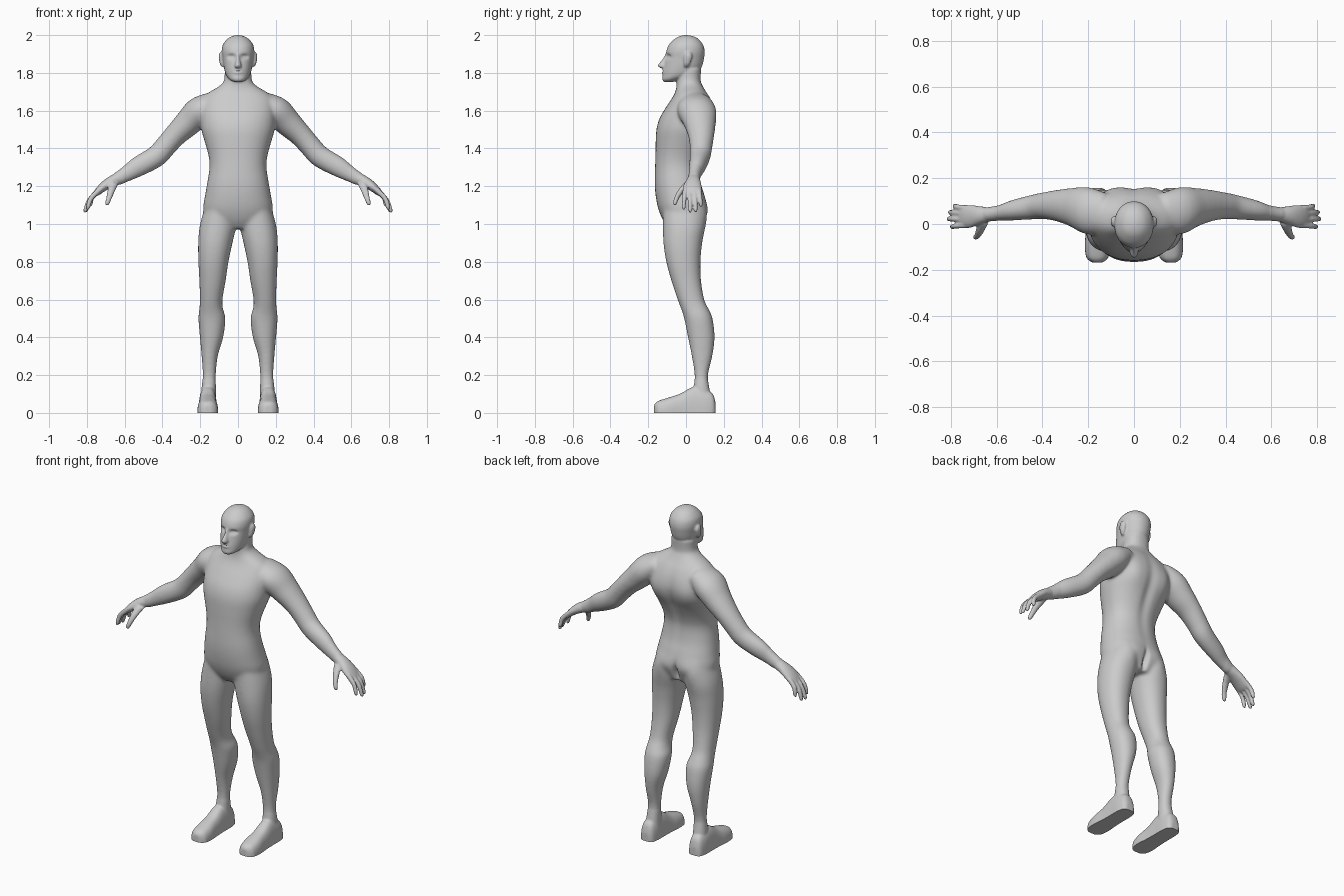
import bpy, bmesh, math
from mathutils import Vector

X, Y, Z = Vector((1, 0, 0)), Vector((0, 1, 0)), Vector((0, 0, 1))
bm = bmesh.new()


def spline(rows, steps=4):
    """Catmull-Rom interpolation through the section rows."""
    out = []
    for i in range(len(rows) - 1):
        quad = [rows[max(0, min(len(rows) - 1, i + k))] for k in (-1, 0, 1, 2)]
        for s in range(steps):
            t = s / steps
            out.append([0.5 * (2*b + (c-a)*t + (2*a-5*b+4*c-d)*t*t + (3*b-a-3*c+d)*t**3)
                        for a, b, c, d in zip(*quad)])
    return out + [list(rows[-1])]


def loft(rows, u=X, v=None, p=2.0, sides=(1,), n=32):
    """Closed skin through rows of (x, y, z, radius along u, radius along v)."""
    rows = spline(rows)
    cs = [Vector(r[:3]) for r in rows]
    for sx in sides:
        rings = []
        for i, r in enumerate(rows):
            w = v or (cs[min(i+1, len(cs)-1)] - cs[max(i-1, 0)]).cross(u).normalized()
            ring = []
            for k in range(n):
                ca, sa = math.cos(2*math.pi*k/n), math.sin(2*math.pi*k/n)
                q = cs[i] + u*(r[3]*math.copysign(abs(ca)**(2/p), ca)) \
                    + w*(r[4]*math.copysign(abs(sa)**(2/p), sa))
                ring.append(bm.verts.new((q.x*sx, q.y, q.z)))
            rings.append(ring)
        for a, b in zip(rings, rings[1:]):
            for k in range(n):
                bm.faces.new((a[k], a[(k+1) % n], b[(k+1) % n], b[k]))
        bm.faces.new(rings[0])
        bm.faces.new(rings[-1])


def stack(rows, **kw):
    """Horizontal sections given as (x, z, half width, front y, back y)."""
    loft([(x, (f+b)/2, z, w, (b-f)/2) for x, z, w, f, b in rows], u=X, v=Y, **kw)


BOTH = (1, -1)

# Torso and neck
stack([(0, z, w, f, b) for z, w, f, b in (
    (.975, .10, -.09, .08), (1.02, .165, -.122, .097), (1.08, .185, -.147, .112),
    (1.15, .175, -.161, .10), (1.22, .163, -.166, .08), (1.30, .151, -.164, .072),
    (1.36, .156, -.162, .085), (1.43, .175, -.161, .115), (1.50, .195, -.157, .148),
    (1.56, .20, -.14, .16), (1.62, .20, -.105, .15), (1.67, .185, -.072, .128),
    (1.70, .15, -.057, .108), (1.73, .10, -.05, .09), (1.76, .074, -.05, .078),
    (1.82, .07, -.045, .08))], p=2.25)

# Head
stack([(0, z, w, f, b) for z, w, f, b in (
    (1.752, .022, -.115, -.07), (1.765, .045, -.126, -.02), (1.79, .064, -.123, .05),
    (1.83, .075, -.117, .083), (1.88, .082, -.107, .096), (1.915, .086, -.104, .099),
    (1.95, .08, -.09, .09), (1.98, .056, -.06, .065), (1.994, .032, -.035, .038),
    (2.0, .008, -.01, .01))], p=2.1)
# Nose and ears
stack([(0, 1.90, .008, -.11, -.08), (0, 1.87, .011, -.127, -.08),
       (0, 1.845, .017, -.147, -.08), (0, 1.832, .019, -.147, -.08),
       (0, 1.824, .012, -.13, -.08)])
stack([(.080, 1.832, .006, -.008, .010), (.086, 1.85, .011, -.012, .022),
       (.089, 1.885, .013, -.012, .033), (.088, 1.905, .010, -.006, .028),
       (.086, 1.912, .004, .002, .018)], sides=BOTH)

# Legs
stack([(.09, 1.12, .075, -.12, .09), (.105, 1.0, .096, -.122, .102),
       (.12, .9, .091, -.12, .086), (.13, .8, .08, -.105, .077),
       (.135, .7, .07, -.078, .08), (.142, .6, .06, -.045, .097),
       (.142, .55, .063, -.026, .12), (.138, .5, .072, -.01, .141),
       (.14, .4, .062, .01, .152), (.15, .3, .043, .03, .14),
       (.152, .2, .035, .045, .117), (.155, .13, .038, .04, .124),
       (.157, .05, .042, .03, .14)], p=2.15, sides=BOTH)

# Feet (lower half is cut away at the ground later)
loft([(.16, y, 0, w, h) for y, w, h in (
    (.157, .022, .05), (.142, .04, .10), (.10, .048, .125), (.04, .048, .138),
    (-.03, .05, .102), (-.09, .055, .082), (-.14, .05, .066), (-.158, .038, .056),
    (-.169, .02, .042))], u=X, v=Z, p=2.7, sides=BOTH)

# Arms
loft([(.12, .05, 1.655, .08, .05), (.20, .057, 1.60, .103, .078),
      (.265, .072, 1.535, .086, .072), (.33, .08, 1.472, .070, .061),
      (.385, .08, 1.41, .06, .058), (.435, .075, 1.357, .055, .058),
      (.53, .06, 1.303, .045, .054), (.59, .048, 1.265, .034, .042),
      (.64, .042, 1.238, .031, .034)], u=Y, sides=BOTH)
# Palms
loft([(.62, .042, 1.247, .028, .032), (.675, .038, 1.222, .04, .029),
      (.715, .033, 1.195, .05, .024), (.745, .033, 1.168, .05, .018),
      (.757, .033, 1.155, .044, .013)], u=Y, sides=BOTH)
# Fingers: y at knuckle, y at tip, tip x, tip z
for y0, y1, tx, tz in ((-.006, -.012, .798, 1.075), (.02, .022, .812, 1.06),
                       (.046, .051, .806, 1.062), (.07, .079, .785, 1.09)):
    loft([(.735, y0, 1.18, .0125, .014), ((.735+tx)/2 + .012, (y0+y1)/2, (1.18+tz)/2 + .008, .0115, .0135),
          (tx-.004, y1, tz+.014, .0105, .011), (tx, y1, tz, .005, .005)], u=Y, sides=BOTH, n=16)
# Thumbs
loft([(.655, .015, 1.22, .022, .024), (.67, -.022, 1.18, .019, .02),
      (.682, -.048, 1.14, .014, .015), (.692, -.058, 1.11, .011, .012),
      (.694, -.059, 1.098, .005, .006)], u=Y, sides=BOTH, n=16)

# Fuse all parts into one skin
bmesh.ops.recalc_face_normals(bm, faces=bm.faces)
mesh = bpy.data.meshes.new("human_body")
bm.to_mesh(mesh)
bm.free()
body = bpy.data.objects.new("human_body", mesh)
bpy.context.collection.objects.link(body)
bpy.context.view_layer.objects.active = body
body.select_set(True)
mod = body.modifiers.new("fuse", 'REMESH')
mod.mode = 'VOXEL'
mod.voxel_size = 0.0053
bpy.ops.object.modifier_apply(modifier=mod.name)

bm = bmesh.new()
bm.from_mesh(mesh)


def push(c, r, d, both=True):
    """Soft brush: move skin near c (radii r) by d, on both sides."""
    for vert in bm.verts:
        p = vert.co
        q = ((abs(p.x) if both else p.x) - c[0])/r[0], (p.y - c[1])/r[1], (p.z - c[2])/r[2]
        e = q[0]**2 + q[1]**2 + q[2]**2
        if e < 6:
            p.y += d * math.exp(-e)


# Soften the joints, keep face, hands and feet crisp
soft = [v for v in bm.verts if abs(v.co.x) < .6 and .17 < v.co.z < 1.74]
for _ in range(22):
    bmesh.ops.smooth_vert(bm, verts=soft, factor=.5, use_axis_x=True, use_axis_y=True, use_axis_z=True)
for _ in range(3):
    bmesh.ops.smooth_vert(bm, verts=bm.verts, factor=.5, use_axis_x=True, use_axis_y=True, use_axis_z=True)

# Face details: eye sockets, eyeballs, lips, mouth line
push((.034, -.09, 1.886), (.019, .04, .012), .016)
push((.034, -.08, 1.884), (.009, .04, .006), -.005)
push((0, -.122, 1.808), (.024, .03, .013), -.009)
push((0, -.13, 1.809), (.02, .03, .004), .008)
# Body details: spine, shoulder blades, buttocks
push((0, .13, 1.42), (.03, .08, .2), -.012)
push((.11, .14, 1.53), (.06, .06, .09), .012)
push((.09, .10, 1.06), (.06, .06, .06), .012)
push((0, .10, 1.03), (.014, .06, .05), -.025)

# Flat soles
cut = bmesh.ops.bisect_plane(bm, geom=bm.verts[:] + bm.edges[:] + bm.faces[:],
                             plane_co=(0, 0, 0), plane_no=(0, 0, 1), clear_inner=True)
bmesh.ops.holes_fill(bm, edges=[e for e in bm.edges if e.is_boundary])
bm.to_mesh(mesh)
bm.free()
bpy.ops.object.shade_smooth_by_angle(angle=math.radians(50))
